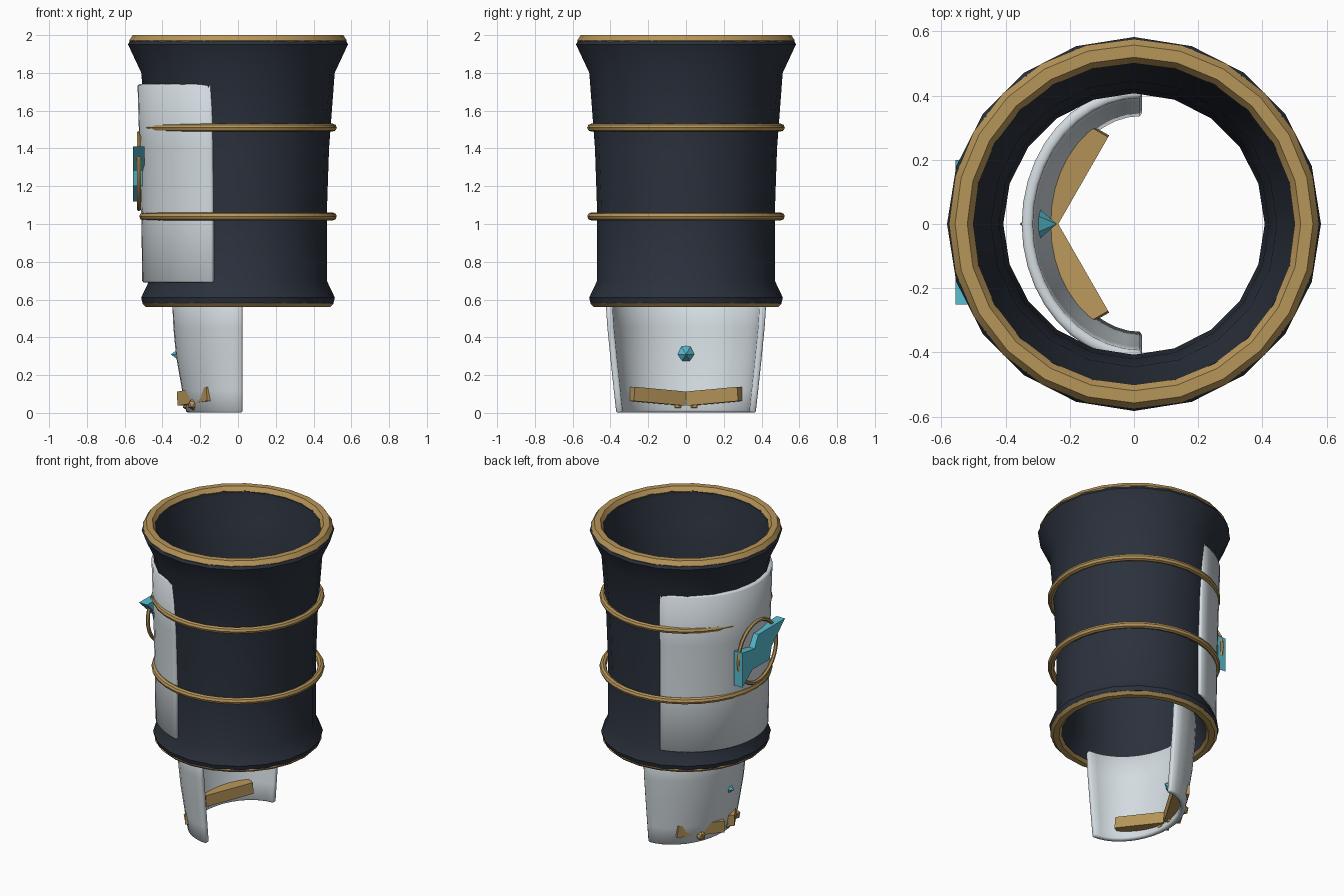
import bpy, bmesh
from math import radians, sin, cos, pi, atan2
from mathutils import Matrix, Vector

if "Cube" in bpy.data.objects:
    bpy.data.objects.remove(bpy.data.objects["Cube"])


def colour(name, rgb):
    m = bpy.data.materials.new(name)
    m.diffuse_color = (*rgb, 1)
    m.use_nodes = True
    m.node_tree.nodes["Principled BSDF"].inputs["Base Color"].default_value = m.diffuse_color
    return m


NAVY = colour("navy", (0.024, 0.031, 0.046))
GOLD = colour("gold", (0.47, 0.30, 0.10))
WHITE = colour("pale_grey", (0.66, 0.72, 0.76))
CYAN = colour("cyan", (0.10, 0.52, 0.65))


def finish(name, bm, mat, smooth=None, recalc=True):
    if recalc:
        bmesh.ops.recalc_face_normals(bm, faces=bm.faces)
    me = bpy.data.meshes.new(name)
    bm.to_mesh(me)
    bm.free()
    ob = bpy.data.objects.new(name, me)
    bpy.context.collection.objects.link(ob)
    me.materials.append(mat)
    if smooth:
        bpy.ops.object.select_all(action='DESELECT')
        ob.select_set(True)
        bpy.context.view_layer.objects.active = ob
        bpy.ops.object.shade_smooth_by_angle(angle=radians(smooth))
    return ob


def lathe(name, profile, sides, mat, smooth=None, matrix=Matrix()):
    """Revolve a closed (radius, z) profile around z."""
    bm = bmesh.new()
    rings = [[bm.verts.new((r * cos(2 * pi * i / sides), r * sin(2 * pi * i / sides), z))
              for r, z in profile] for i in range(sides)]
    n = len(profile)
    for i in range(sides):
        a, b = rings[i], rings[(i + 1) % sides]
        for j in range(n):
            k = (j + 1) % n
            bm.faces.new((a[j], b[j], b[k], a[k]))
    bm.transform(matrix)
    return finish(name, bm, mat, smooth)


def ring(name, major, width, height, sides, minor, matrix):
    prof = [(major + width * cos(2 * pi * i / minor), height * sin(2 * pi * i / minor))
            for i in range(minor)]
    return lathe(name, prof, sides, GOLD, 30, matrix)


def arc_plate(name, rows, cx, half_angle, segs, thick):
    """Curved plate facing -x; rows are (z, x radius, y radius)."""
    bm = bmesh.new()
    angles = [pi + half_angle * (2 * i / segs - 1) for i in range(segs + 1)]
    grid = [[bm.verts.new((cx + rx * cos(a), ry * sin(a), z)) for a in angles]
            for z, rx, ry in rows]
    for lo, hi in zip(grid, grid[1:]):
        for i in range(segs):
            bm.faces.new((lo[i], lo[i + 1], hi[i + 1], hi[i]))
    ob = finish(name, bm, WHITE, 35, recalc=False)
    s = ob.modifiers.new("thickness", 'SOLIDIFY')
    s.thickness, s.offset = thick, -1
    b = ob.modifiers.new("soft_edge", 'BEVEL')
    b.width, b.segments, b.angle_limit = 0.008, 1, radians(50)
    return ob


# Flared sleeve with an inner wall
outer = [(0.505, 0.58), (0.513, 0.61), (0.470, 0.70), (0.470, 1.05), (0.482, 1.40),
         (0.512, 1.80), (0.582, 1.95), (0.570, 1.975)]
inner = [(0.505, 1.975), (0.505, 1.94), (0.445, 1.79), (0.420, 1.40), (0.407, 1.05),
         (0.407, 0.70), (0.445, 0.60), (0.445, 0.58)]
lathe("sleeve", outer + inner, 20, NAVY, 40)

# Gold rims and bands
up = lambda z: Matrix.Translation((0, 0, z))
ring("top_rim", 0.538, 0.038, 0.032, 24, 6, up(1.972))
ring("bottom_rim", 0.472, 0.035, 0.020, 24, 6, up(0.578))
for i, z in enumerate((1.04, 1.51)):
    ring(f"band_{i + 1}", 0.502, 0.021, 0.021, 32, 8, up(z))

# Side plate and lower guard
arc_plate("side_plate", [(0.69, 0.507, 0.485), (1.05, 0.512, 0.488),
                         (1.40, 0.522, 0.494), (1.74, 0.532, 0.505)],
          0, radians(74.7), 20, 0.035)
arc_plate("lower_guard", [(0.0, 0.295, 0.37), (0.12, 0.318, 0.383), (0.30, 0.350, 0.402),
                          (0.45, 0.364, 0.417), (0.62, 0.372, 0.428)],
          0.022, radians(90), 20, 0.035)

# Emblem ring and bolt on the side plate
ring("emblem_ring", 0.20, 0.012, 0.012, 28, 6,
     Matrix.Translation((-0.525, 0, 1.28)) @ Matrix.Rotation(pi / 2, 4, 'Y'))
bolt = [(-0.25, 1.41), (0.03, 1.41), (0.07, 1.33), (0.20, 1.35), (0.20, 1.12),
        (0.09, 1.20), (-0.09, 1.20), (-0.11, 1.28)]
bm = bmesh.new()
face = bm.faces.new([bm.verts.new((-0.555, y, z)) for y, z in bolt])
ext = bmesh.ops.extrude_face_region(bm, geom=[face], use_keep_orig=True)
bmesh.ops.translate(bm, vec=(0.06, 0, 0),
                    verts=[v for v in ext["geom"] if isinstance(v, bmesh.types.BMVert)])
finish("emblem_bolt", bm, CYAN)

# Gold chevron bars and studs, mirrored in y
for side, s in (("left", 1), ("right", -1)):
    along = Vector((0.155, 0.27 * s, 0.025)).normalized()
    across = Vector((-along.y * s, along.x * s, 0)).normalized()
    if across.x > 0:
        across.negate()
    mid = Vector((-0.157, 0.137 * s, 0.088)) + across * 0.05
    rise = along.cross(across).normalized()
    rot = Matrix((along, across, rise)).transposed().to_4x4()
    bm = bmesh.new()
    bmesh.ops.create_cube(bm, size=1, matrix=Matrix.Translation(mid) @ rot
                          @ Matrix.Diagonal((0.315, 0.10, 0.075, 1)))
    finish(f"chevron_bar_{side}", bm, GOLD)
    for i, (x, y, z) in enumerate(((-0.262, 0.045, 0.042), (-0.235, 0.185, 0.045))):
        bm = bmesh.new()
        bmesh.ops.create_icosphere(bm, subdivisions=1, radius=0.033,
                                   matrix=Matrix.Translation((x, y * s, z)))
        finish(f"stud_{side}_{i + 1}", bm, GOLD)

# Six-sided gem set through the guard
bm = bmesh.new()
bmesh.ops.create_uvsphere(bm, u_segments=6, v_segments=2, radius=0.05,
                          matrix=Matrix.Translation((-0.298, 0, 0.31))
                          @ Matrix.Rotation(pi / 2, 4, 'Y') @ Matrix.Diagonal((1, 1, 1.15, 1)))
finish("guard_gem", bm, CYAN)
